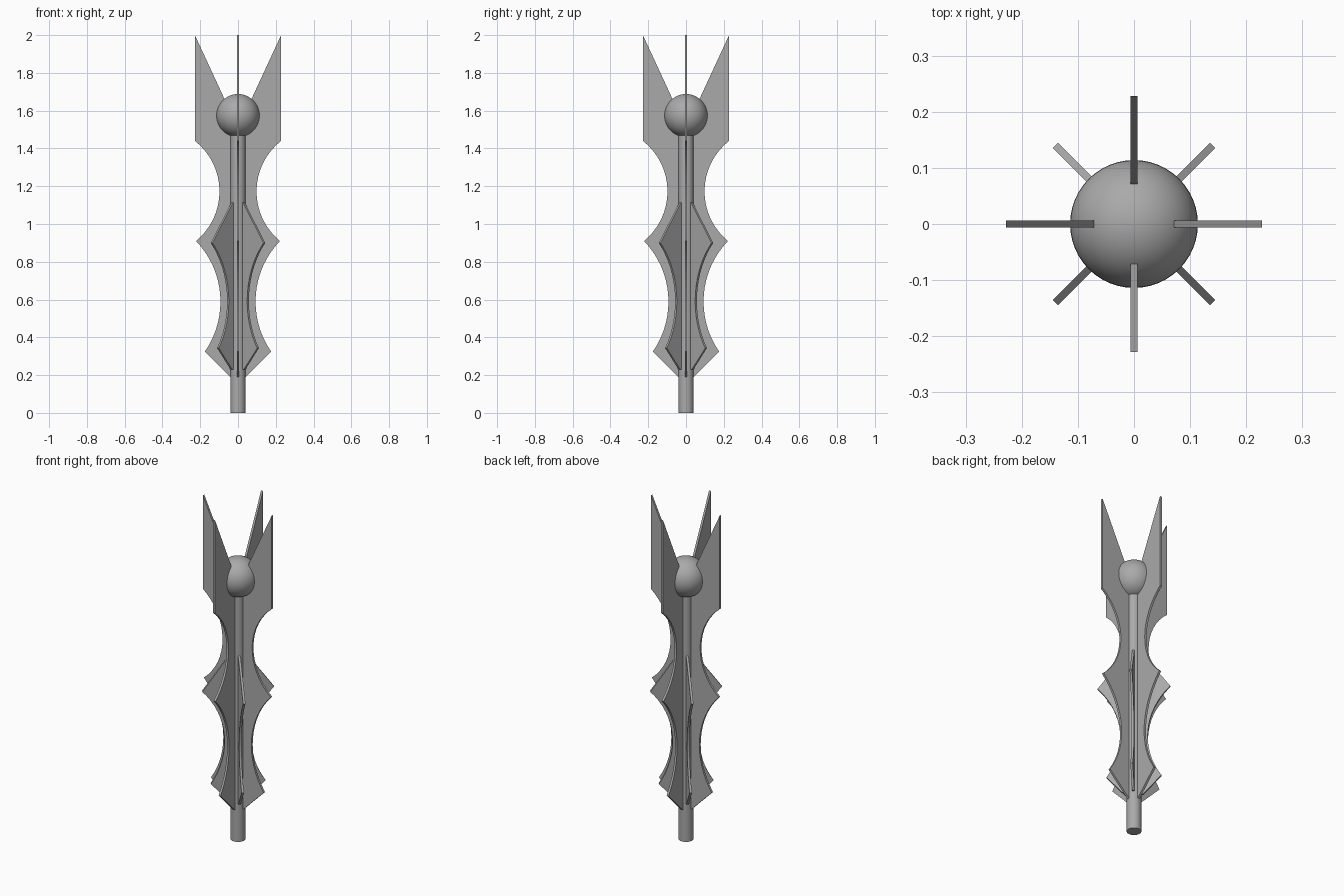
import bpy, bmesh, math
from mathutils import Matrix

cube = bpy.data.objects.get("Cube")
if cube:
    bpy.data.objects.remove(cube)

metal = bpy.data.materials.new("grey_metal")
metal.use_nodes = True
grey = (0.4, 0.4, 0.4, 1)
metal.diffuse_color = grey
metal.node_tree.nodes["Principled BSDF"].inputs["Base Color"].default_value = grey

THICK = 0.013


def arc(start, mid, end, n=16):
    """Points of the circle through three (radius, height) points."""
    (ax, ay), (bx, by), (cx, cy) = start, mid, end
    d = 2 * (ax * (by - cy) + bx * (cy - ay) + cx * (ay - by))
    a, b, c = ax * ax + ay * ay, bx * bx + by * by, cx * cx + cy * cy
    ox = (a * (by - cy) + b * (cy - ay) + c * (ay - by)) / d
    oy = (a * (cx - bx) + b * (ax - cx) + c * (bx - ax)) / d
    r = math.hypot(ax - ox, ay - oy)
    # The hollow faces outward, so the angle is measured from the inward side
    t0 = math.asin((ay - oy) / r)
    t1 = math.asin((cy - oy) / r)
    return [(ox - r * math.cos(t0 + (t1 - t0) * i / n),
             oy + r * math.sin(t0 + (t1 - t0) * i / n)) for i in range(n + 1)]


def finish(bm, name):
    bmesh.ops.recalc_face_normals(bm, faces=bm.faces)
    mesh = bpy.data.meshes.new(name)
    bm.to_mesh(mesh)
    bm.free()
    mesh.materials.append(metal)
    obj = bpy.data.objects.new(name, mesh)
    bpy.context.collection.objects.link(obj)
    return obj


def blade(name, profile, degrees):
    bm = bmesh.new()
    face = bm.faces.new([bm.verts.new((r, -THICK / 2, z)) for r, z in profile])
    out = bmesh.ops.extrude_face_region(bm, geom=[face])
    moved = [v for v in out["geom"] if isinstance(v, bmesh.types.BMVert)]
    bmesh.ops.translate(bm, verts=moved, vec=(0, THICK, 0))
    bmesh.ops.rotate(bm, verts=bm.verts, matrix=Matrix.Rotation(math.radians(degrees), 3, 'Z'))
    return finish(bm, name)


def smooth(obj):
    bpy.ops.object.select_all(action='DESELECT')
    obj.select_set(True)
    bpy.context.view_layer.objects.active = obj
    bpy.ops.object.shade_smooth_by_angle()


# Shaft
bm = bmesh.new()
bmesh.ops.create_cone(bm, cap_ends=True, segments=32, radius1=0.04, radius2=0.04, depth=1.5,
                      matrix=Matrix.Translation((0, 0, 0.75)))
smooth(finish(bm, "shaft"))

# Ball held between the prongs
bm = bmesh.new()
bmesh.ops.create_uvsphere(bm, u_segments=48, v_segments=24, radius=0.114,
                          matrix=Matrix.Translation((0, 0, 1.574)))
smooth(finish(bm, "ball"))

# Tall blades with prongs, and short blades between them
tall = ([(0.02, 0.19), (0.04, 0.19)]
        + arc((0.175, 0.325), (0.093, 0.6), (0.222, 0.91))
        + arc((0.222, 0.91), (0.098, 1.175), (0.228, 1.44))[1:]
        + [(0.228, 2.0), (0.04, 1.594), (0.02, 1.55)])
short = ([(0.02, 0.23), (0.05, 0.23)]
         + arc((0.15, 0.343), (0.075, 0.6), (0.198, 0.9))
         + [(0.042, 1.115), (0.02, 1.115)])
for i in range(4):
    blade(f"tall_blade_{i + 1}", tall, 90 * i)
    blade(f"short_blade_{i + 1}", short, 90 * i + 45)
